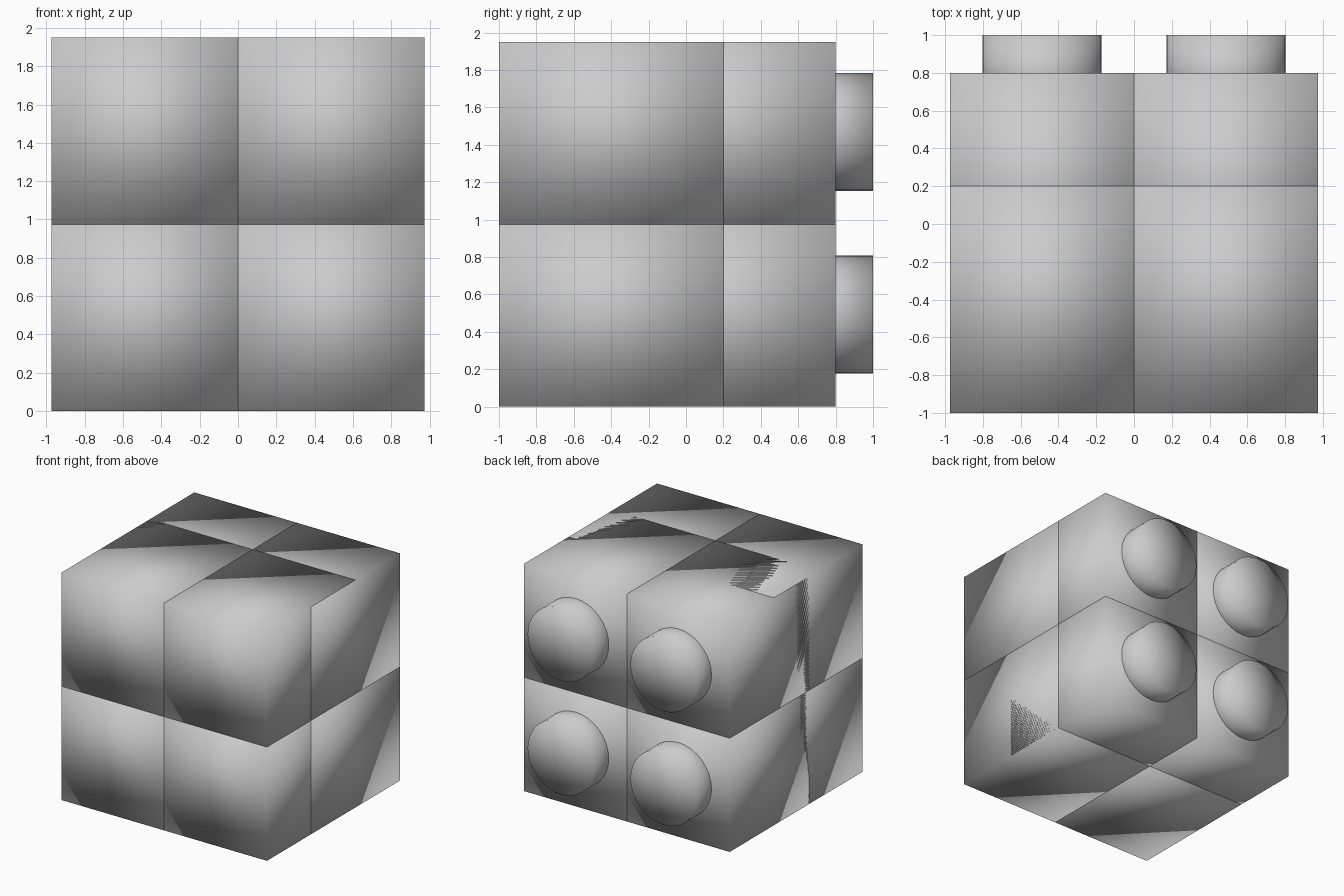
import bpy
import math

if "Cube" in bpy.data.objects:
    bpy.data.objects.remove(bpy.data.objects["Cube"])

CELL = 0.975      # width and height of one block
STUD_R = 0.315


def smooth(obj):
    for p in obj.data.polygons:
        p.use_smooth = True


def block(name, x, z, y0, y1):
    bpy.ops.mesh.primitive_cube_add(size=1, location=(x, (y0 + y1) / 2, z))
    obj = bpy.context.object
    obj.name = name
    obj.scale = (CELL, y1 - y0, CELL)
    bpy.ops.object.transform_apply(location=False, rotation=False, scale=True)
    smooth(obj)


def stud(name, x, z, y0, y1):
    bpy.ops.mesh.primitive_cylinder_add(
        vertices=32, radius=STUD_R, depth=y1 - y0, end_fill_type='TRIFAN',
        location=(x, (y0 + y1) / 2, z), rotation=(math.pi / 2, 0, 0))
    obj = bpy.context.object
    obj.name = name
    smooth(obj)


# Two by two stack: overlapping front and rear blocks, round stud on the back
for row, z in (("lower", CELL / 2), ("upper", CELL * 1.5)):
    for side, x in (("left", -CELL / 2), ("right", CELL / 2)):
        block(f"{row}_{side}_front_block", x, z, -1.0, 0.2)
        block(f"{row}_{side}_rear_block", x, z, -0.4, 0.8)
        stud(f"{row}_{side}_stud", x, z + 0.005, 0.6, 1.0)
